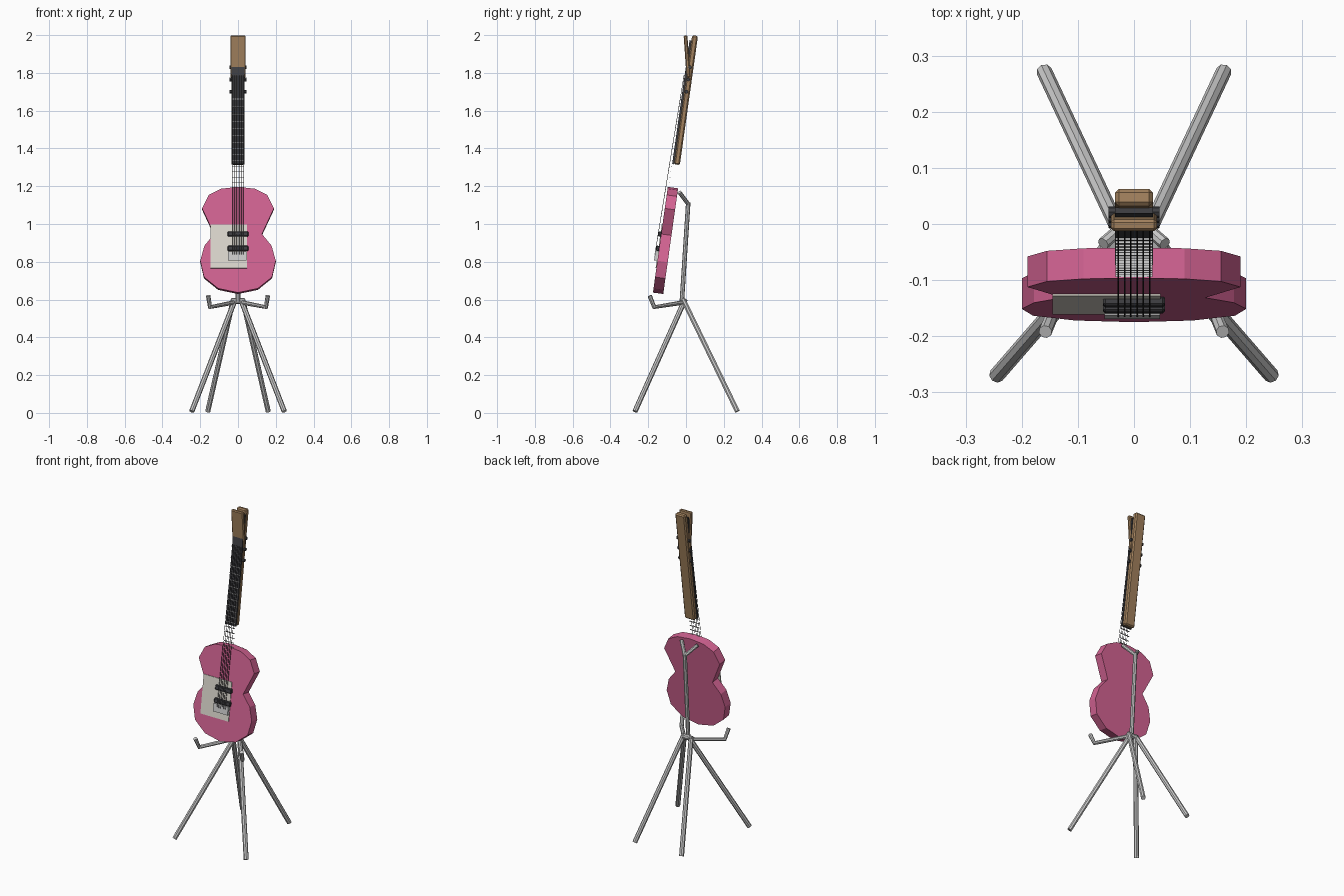
import bpy, bmesh, math
from mathutils import Matrix, Vector

if "Cube" in bpy.data.objects:
    bpy.data.objects.remove(bpy.data.objects["Cube"])


def material(name, rgb):
    m = bpy.data.materials.new(name)
    m.diffuse_color = (*rgb, 1)
    m.use_nodes = True
    m.node_tree.nodes["Principled BSDF"].inputs["Base Color"].default_value = m.diffuse_color
    return m


PINK = material("pink", (0.65, 0.125, 0.29))
WOOD = material("wood", (0.36, 0.22, 0.11))
DARK = material("dark", (0.05, 0.05, 0.055))
CREAM = material("cream", (0.72, 0.69, 0.62))

# Guitar frame: local z runs up the neck, local y goes into the body
LEAN = Matrix.Translation((0, -0.175, 0.637)) @ Matrix.Rotation(math.radians(-8), 4, 'X')


def add_mesh(name, bm, mat=None, frame=None):
    bmesh.ops.recalc_face_normals(bm, faces=bm.faces)
    me = bpy.data.meshes.new(name)
    bm.to_mesh(me)
    bm.free()
    if mat:
        me.materials.append(mat)
    ob = bpy.data.objects.new(name, me)
    bpy.context.collection.objects.link(ob)
    if frame:
        ob.matrix_world = frame
    return ob


def box(name, lo, hi, mat=None, frame=LEAN, bevel=0):
    lo, hi = Vector(lo), Vector(hi)
    bm = bmesh.new()
    bmesh.ops.create_cube(bm, size=1)
    bmesh.ops.scale(bm, vec=hi - lo, verts=bm.verts)
    bmesh.ops.translate(bm, vec=(lo + hi) / 2, verts=bm.verts)
    if bevel:
        bmesh.ops.bevel(bm, geom=bm.edges[:], offset=bevel, segments=1, affect='EDGES')
    return add_mesh(name, bm, mat, frame)


def tube(name, points, radius, mat=None, frame=None, res=2):
    cu = bpy.data.curves.new(name, 'CURVE')
    cu.dimensions = '3D'
    cu.bevel_depth = radius
    cu.bevel_resolution = res
    cu.use_fill_caps = True
    sp = cu.splines.new('POLY')
    sp.points.add(len(points) - 1)
    for p, co in zip(sp.points, points):
        p.co = (*co, 1)
    sp.use_smooth = False
    if mat:
        cu.materials.append(mat)
    ob = bpy.data.objects.new(name, cu)
    bpy.context.collection.objects.link(ob)
    if frame:
        ob.matrix_world = frame
    bpy.ops.object.select_all(action='DESELECT')
    ob.select_set(True)
    bpy.context.view_layer.objects.active = ob
    bpy.ops.object.convert(target='MESH')
    return ob


# Body: mirrored half outline, extruded to thickness
half = [(0, 0), (0.105, 0.022), (0.18, 0.083), (0.2, 0.17), (0.178, 0.25),
        (0.127, 0.313), (0.19, 0.45), (0.155, 0.522), (0.09, 0.555), (0, 0.565)]
outline = half + [(-x, z) for x, z in half[-2:0:-1]]
bm = bmesh.new()
face = bm.faces.new([bm.verts.new((x, 0, z)) for x, z in outline])
ext = bmesh.ops.extrude_face_region(bm, geom=[face])
bmesh.ops.translate(bm, vec=(0, 0.055, 0),
                    verts=[g for g in ext["geom"] if isinstance(g, bmesh.types.BMVert)])
add_mesh("body", bm, PINK, LEAN)

# Body fittings
box("pickguard", (-0.145, -0.004, 0.13), (0.047, 0.002, 0.364), CREAM)
for i, z in enumerate((0.312, 0.235)):
    box(f"pickup_{i}", (-0.055, -0.016, z - 0.014), (0.055, 0.002, z + 0.014), DARK, bevel=0.004)
box("tailpiece", (-0.053, -0.018, 0.17), (0.046, 0.002, 0.218))

# Neck, fingerboard and headstock
box("neck", (-0.034, 0.016, 0.688), (0.034, 0.047, 1.378), WOOD, bevel=0.007)
box("fingerboard", (-0.034, 0.006, 0.688), (0.034, 0.017, 1.35), DARK)
head_frame = Matrix.Translation((0, 0.013, 1.775)) @ Matrix.Rotation(math.radians(4), 4, 'X')
box("headstock", (-0.041, -0.01, 0), (0.041, 0.01, 0.224), WOOD, head_frame, bevel=0.005)

# Frets, getting closer toward the body
z, gap = 1.035, 0.042
fret = 0
while z > 0.54:
    box(f"fret_{fret}", (-0.033, 0.002, z - 0.0015), (0.033, 0.0065, z + 0.0015))
    z -= gap
    gap *= 0.965
    fret += 1

# Strings
for i in range(6):
    x = -0.028 + i * 0.0112
    tube(f"string_{i}", [(x, -0.018, 0.2), (x, 0.003, 1.16)], 0.0014, DARK, LEAN, 0)

# Tuning pegs
for i, z in enumerate((1.70, 1.765, 1.83)):
    for s, side in ((-1, "left"), (1, "right")):
        y = 0.012 + (z - 1.765) * 0.14
        tube(f"peg_{side}_{i}", [(s * 0.02, y, z), (s * 0.045, y, z)], 0.01, DARK)

# Stand: hub, post, and mirrored legs, cradle arms and back prongs
tube("hub", [(-0.035, -0.012, 0.592), (0.035, -0.012, 0.592)], 0.015)
tube("post", [(0, -0.022, 0.59), (0, 0.012, 1.115)], 0.012)
for s, side in ((-1, "left"), (1, "right")):
    tube(f"front_leg_{side}", [(s * 0.015, -0.005, 0.6), (s * 0.245, -0.27, 0.008)], 0.014)
    tube(f"back_leg_{side}", [(s * 0.025, -0.015, 0.6), (s * 0.16, 0.272, 0.008)], 0.014)
    tube(f"cradle_arm_{side}", [(s * 0.02, -0.012, 0.585), (s * 0.148, -0.168, 0.56),
                                (s * 0.158, -0.192, 0.62)], 0.012)
    tube(f"back_prong_{side}", [(0, 0.012, 1.105), (s * 0.055, -0.035, 1.168)], 0.011)
